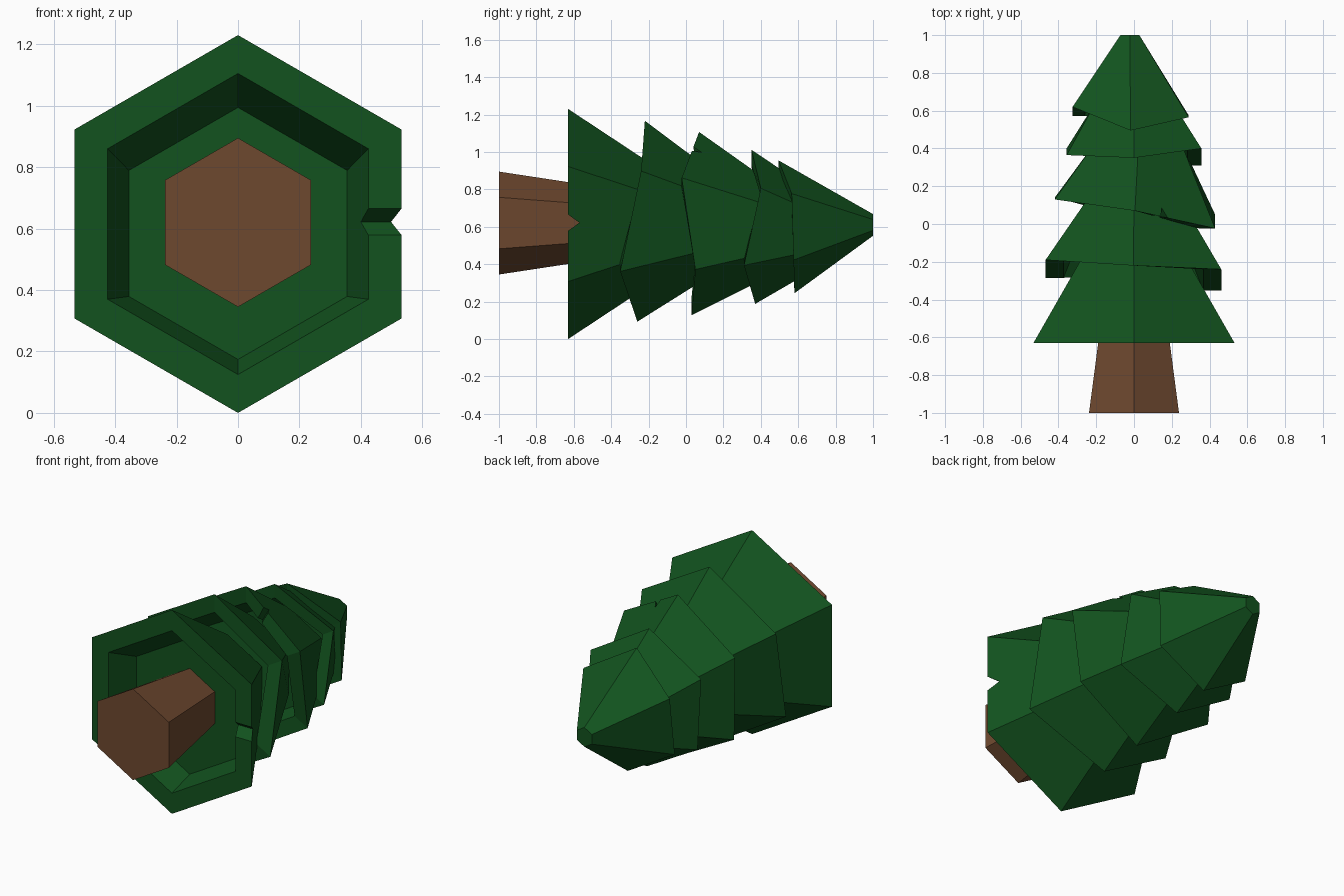
import bpy, bmesh, math
from mathutils import Vector

if "Cube" in bpy.data.objects:
    bpy.data.objects.remove(bpy.data.objects["Cube"])


def material(name, color):
    m = bpy.data.materials.new(name)
    m.diffuse_color = (*color, 1)
    m.use_nodes = True
    m.node_tree.nodes["Principled BSDF"].inputs["Base Color"].default_value = m.diffuse_color
    return m


green = material("needles", (0.006, 0.085, 0.013))
brown = material("bark", (0.155, 0.065, 0.028))


def hexagon(cx, cz, r, ys):
    # corners: top, upper right, lower right, bottom, lower left, upper left
    return [Vector((cx + r * math.sin(i * math.pi / 3), ys[i],
                    cz + r * math.cos(i * math.pi / 3))) for i in range(6)]


def loft(name, rings, mat):
    bm = bmesh.new()
    loops = [[bm.verts.new(p) for p in ring] for ring in rings]
    for a, b in zip(loops, loops[1:]):
        for i in range(len(a)):
            j = (i + 1) % len(a)
            bm.faces.new((a[i], a[j], b[j], b[i]))
    bm.faces.new(loops[0])
    bm.faces.new(loops[-1])
    bmesh.ops.recalc_face_normals(bm, faces=bm.faces)
    me = bpy.data.meshes.new(name)
    bm.to_mesh(me)
    bm.free()
    ob = bpy.data.objects.new(name, me)
    bpy.context.collection.objects.link(ob)
    me.materials.append(mat)
    return ob


def tier(name, base, ys, top, depth):
    # hollow underside, rim, then the outer slope up to a small flat end
    cx, cz, r = base
    tx, ty, tz, tr = top
    rings = [hexagon(cx, cz - 0.05 * r, r * 0.667, [y + depth for y in ys]),
             hexagon(cx, cz, r * 0.797, ys),
             hexagon(cx, cz, r, ys),
             hexagon(tx, tz, tr, [ty] * 6)]
    return loft(name, rings, green)


def notch(ob, centre, out, width, depth, reach):
    # V-shaped chip cut into the rim
    c, out, ya = Vector(centre), Vector(out).normalized(), Vector((0, 1, 0))
    side = out.cross(ya)
    tri = [c - ya * 0.03 - side * width, c - ya * 0.03 + side * width, c + ya * depth]
    cutter = loft("notch_cutter", [[p - out * reach for p in tri],
                                   [p + out * 0.1 for p in tri]], green)
    cutter.hide_render = True
    mod = ob.modifiers.new("notch", 'BOOLEAN')
    mod.operation = 'DIFFERENCE'
    mod.solver = 'EXACT'
    mod.object = cutter
    bpy.context.view_layer.objects.active = ob
    bpy.ops.object.modifier_apply(modifier=mod.name)
    bpy.data.objects.remove(cutter)


# trunk
loft("trunk", [hexagon(0, 0.62, 0.275, [-1] * 6),
               hexagon(0, 0.62, 0.19, [-0.44] * 6)], brown)

# foliage tiers from base to tip
t1 = tier("tier_1", (0, 0.615, 0.615), [-0.63] * 6, (0, -0.1, 0.615, 0.265), 0.17)
tier("tier_2", (-0.003, 0.63, 0.537), [-0.22, -0.24, -0.352, -0.26, -0.285, -0.19],
     (0, 0.15, 0.62, 0.27), 0.15)
t3 = tier("tier_3", (0.005, 0.617, 0.49), [0.07, -0.023, 0.05, 0.03, 0.14, 0.13],
          (0.025, 0.45, 0.588, 0.25), 0.14)
tier("tier_4", (0, 0.60, 0.412), [0.35, 0.40, 0.31, 0.37, 0.40, 0.365],
     (0, 0.65, 0.58, 0.23), 0.12)
tier("tier_5", (-0.018, 0.60, 0.355), [0.495, 0.565, 0.575, 0.58, 0.572, 0.62],
     (-0.022, 1.0, 0.61, 0.058), 0.10)

# chips in the rims
notch(t1, (0.533, -0.63, 0.622), (1, 0, 0), 0.065, 0.06, 0.15)
notch(t3, (0.16, 0.045, 1.02), (0.5, 0, 0.866), 0.03, 0.04, 0.12)
